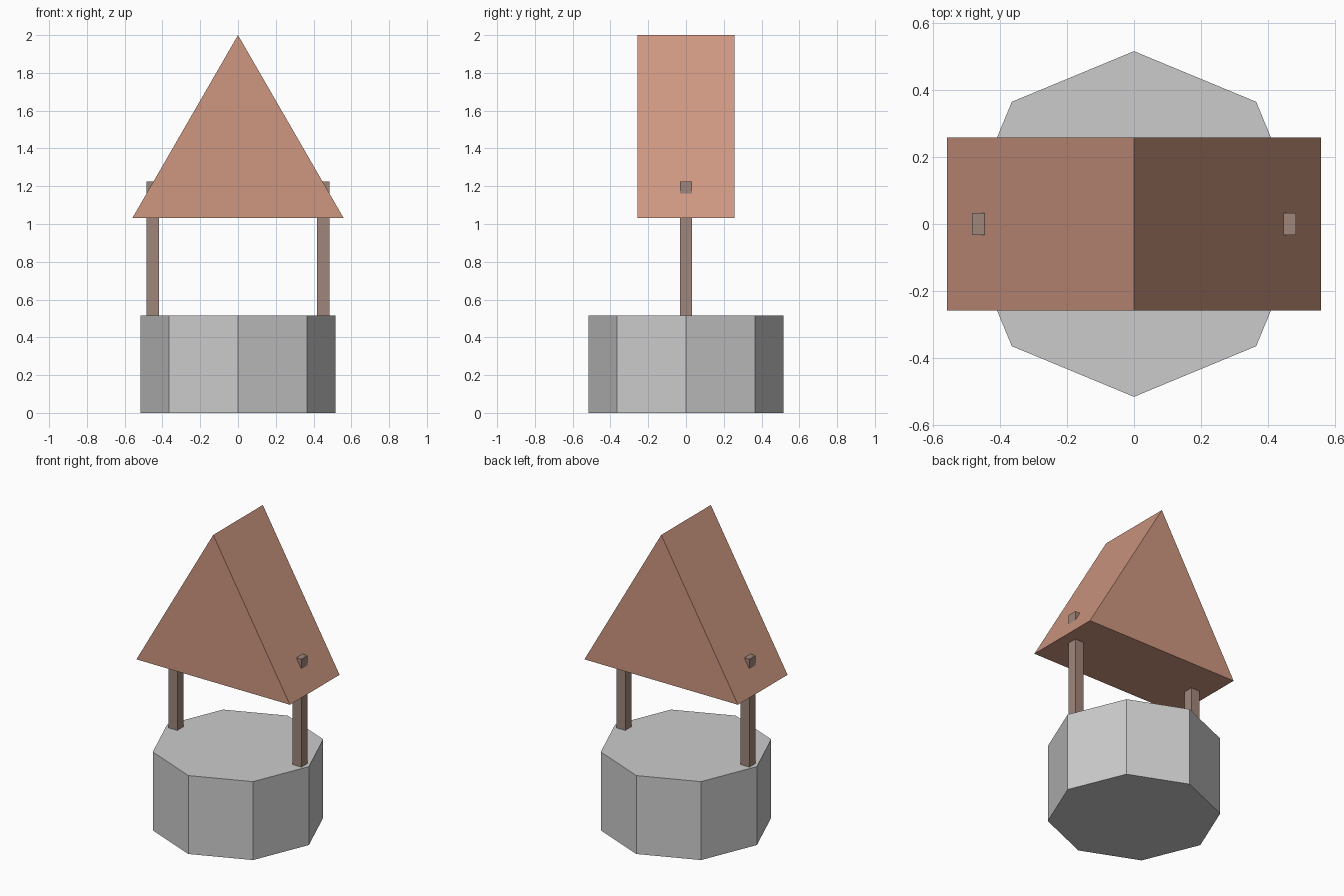
import bpy
from math import radians

if "Cube" in bpy.data.objects:
    bpy.data.objects.remove(bpy.data.objects["Cube"])

S = 0.645  # modelling unit


def paint(obj, name, color):
    mat = bpy.data.materials.get(name) or bpy.data.materials.new(name)
    mat.diffuse_color = (*color, 1)
    mat.use_nodes = True
    mat.node_tree.nodes["Principled BSDF"].inputs["Base Color"].default_value = mat.diffuse_color
    obj.data.materials.append(mat)


# Octagonal stone base
bpy.ops.mesh.primitive_cylinder_add(vertices=8, radius=0.8 * S, depth=0.8 * S,
                                    location=(0, 0, 0.4 * S))
bpy.context.object.name = "well_base"

# Two square posts, from just inside the base to through the roof slopes
for side, label in ((-1, "left"), (1, "right")):
    bpy.ops.mesh.primitive_cube_add(size=1, location=(side * 0.7 * S, 0, 1.3 * S))
    post = bpy.context.object
    post.name = label + "_post"
    post.scale = (0.1 * S, 0.1 * S, 1.2 * S)
    paint(post, "wood", (0.35, 0.24, 0.20))

# Roof: three-sided prism lying along y, apex up
bpy.ops.mesh.primitive_cylinder_add(vertices=3, radius=S, depth=0.8 * S,
                                    location=(0, 0, 2 - S),
                                    rotation=(radians(90), 0, 0))
roof = bpy.context.object
roof.name = "roof"
paint(roof, "roof_tile", (0.62, 0.31, 0.22))
